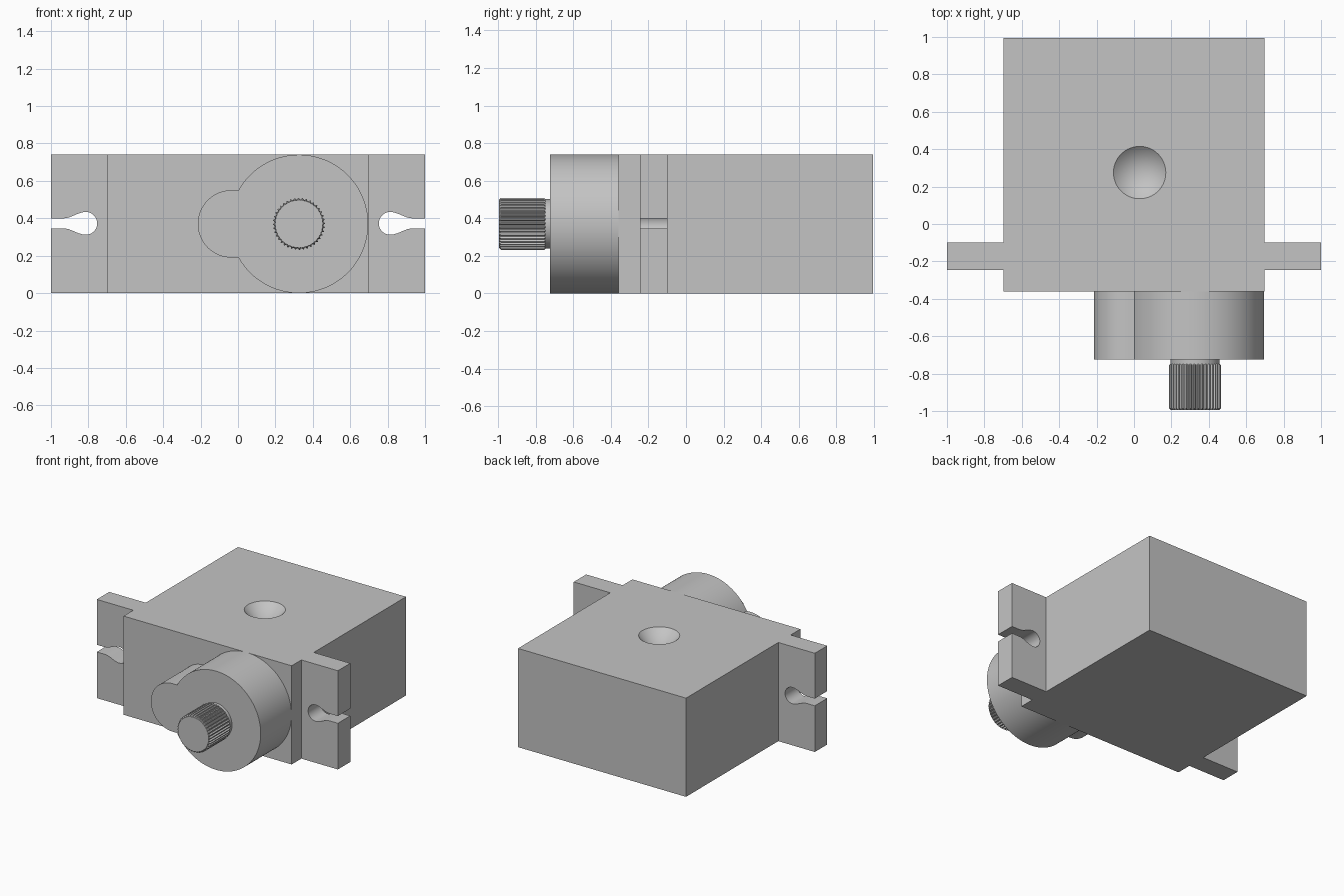
import bpy
import bmesh
from math import sin, cos, pi, asin

cube = bpy.data.objects.get("Cube")
if cube:
    bpy.data.objects.remove(cube, do_unlink=True)

grey = bpy.data.materials.new("grey_plastic")
grey.use_nodes = True
grey.diffuse_color = (0.55, 0.55, 0.55, 1)
grey.node_tree.nodes["Principled BSDF"].inputs["Base Color"].default_value = grey.diffuse_color

TOP, MID = 0.74, 0.37      # body height and the axis height
HALF_X = 0.697             # half width of the body
FRONT, BACK = -0.36, 0.995
AXIS_X = 0.326             # x of the output shaft


def arc(cx, cz, r, start, end, steps):
    return [(cx + r * cos(start + (end - start) * i / steps),
             cz + r * sin(start + (end - start) * i / steps)) for i in range(steps + 1)]


def loft(name, rings):
    """Solid through a list of (y, outline) rings, outlines in x and z."""
    bm = bmesh.new()
    loops = [[bm.verts.new((x, y, z)) for x, z in outline] for y, outline in rings]
    n = len(loops[0])
    for a, b in zip(loops, loops[1:]):
        for i in range(n):
            j = (i + 1) % n
            bm.faces.new((a[i], a[j], b[j], b[i]))
    bm.faces.new(loops[0])
    bm.faces.new(loops[-1])
    bmesh.ops.recalc_face_normals(bm, faces=bm.faces)
    mesh = bpy.data.meshes.new(name)
    bm.to_mesh(mesh)
    bm.free()
    mesh.materials.append(grey)
    obj = bpy.data.objects.new(name, mesh)
    bpy.context.collection.objects.link(obj)
    return obj


def smooth(obj):
    bpy.ops.object.select_all(action='DESELECT')
    obj.select_set(True)
    bpy.context.view_layer.objects.active = obj
    bpy.ops.object.shade_smooth_by_angle(angle=0.5)


# Body block with a conical dimple in its top
body = loft("body", [(y, [(-HALF_X, 0), (HALF_X, 0), (HALF_X, TOP), (-HALF_X, TOP)])
                     for y in (FRONT, BACK)])
radius, depth, extra = 0.14, 0.13, 0.03
bpy.ops.mesh.primitive_cone_add(vertices=64, radius1=0, radius2=radius * (depth + extra) / depth,
                                depth=depth + extra,
                                location=(0.03, 0.275, TOP + (extra - depth) / 2))
cutter = bpy.context.object
cutter.name = "dimple_cutter"
cutter.hide_render = True
cutter.data.materials.append(grey)
cut = body.modifiers.new("dimple", 'BOOLEAN')
cut.operation = 'DIFFERENCE'
cut.solver = 'EXACT'
cut.object = cutter
bpy.context.view_layer.objects.active = body
bpy.ops.object.modifier_apply(modifier=cut.name)
bpy.data.objects.remove(cutter, do_unlink=True)
smooth(body)

# Mounting ears, each with an open keyhole slot
neck = [(1, 0.027), (0.93, 0.027), (0.905, 0.031), (0.88, 0.041), (0.855, 0.052), (0.835, 0.058)]
upper = [(x, MID + 0.003 + h) for x, h in neck]
lower = [(x, MID + 0.003 - h) for x, h in reversed(neck)]
hole = arc(0.814, MID + 0.003, 0.061, pi * 0.45, pi * 1.55, 24)
ear = [(HALF_X, 0), (1, 0)] + list(reversed(upper + hole + lower)) + [(1, TOP), (HALF_X, TOP)]
for side, name in ((1, "left_mounting_ear"), (-1, "right_mounting_ear")):
    outline = [(side * x, z) for x, z in ear]
    smooth(loft(name, [(-0.245, outline), (-0.098, outline)]))

# Gear housing: large round boss joined to a small one
small = 0.18
meet = pi - asin(small / MID)
outline = arc(AXIS_X, MID, MID, -meet, meet, 96) + arc(-0.035, MID, small, pi / 2, pi * 1.5, 40)
smooth(loft("gear_housing", [(-0.725, outline), (FRONT, outline)]))

# Shaft collar
ring = arc(AXIS_X, MID, 0.132, 0, 2 * pi, 64)[:-1]
smooth(loft("shaft_collar", [(-0.75, ring), (-0.725, ring)]))


# Splined output shaft with chamfered ends
TEETH = 40


def spline(tip, root):
    points = []
    for i in range(TEETH * 4):
        a = 2 * pi * i / (TEETH * 4)
        r = tip if i % 4 < 2 else root
        points.append((AXIS_X + r * cos(a), MID + r * sin(a)))
    return points


loft("splined_shaft", [(-0.995, spline(0.128, 0.127)), (-0.984, spline(0.139, 0.128)),
                       (-0.755, spline(0.139, 0.128)), (-0.745, spline(0.129, 0.128))])
